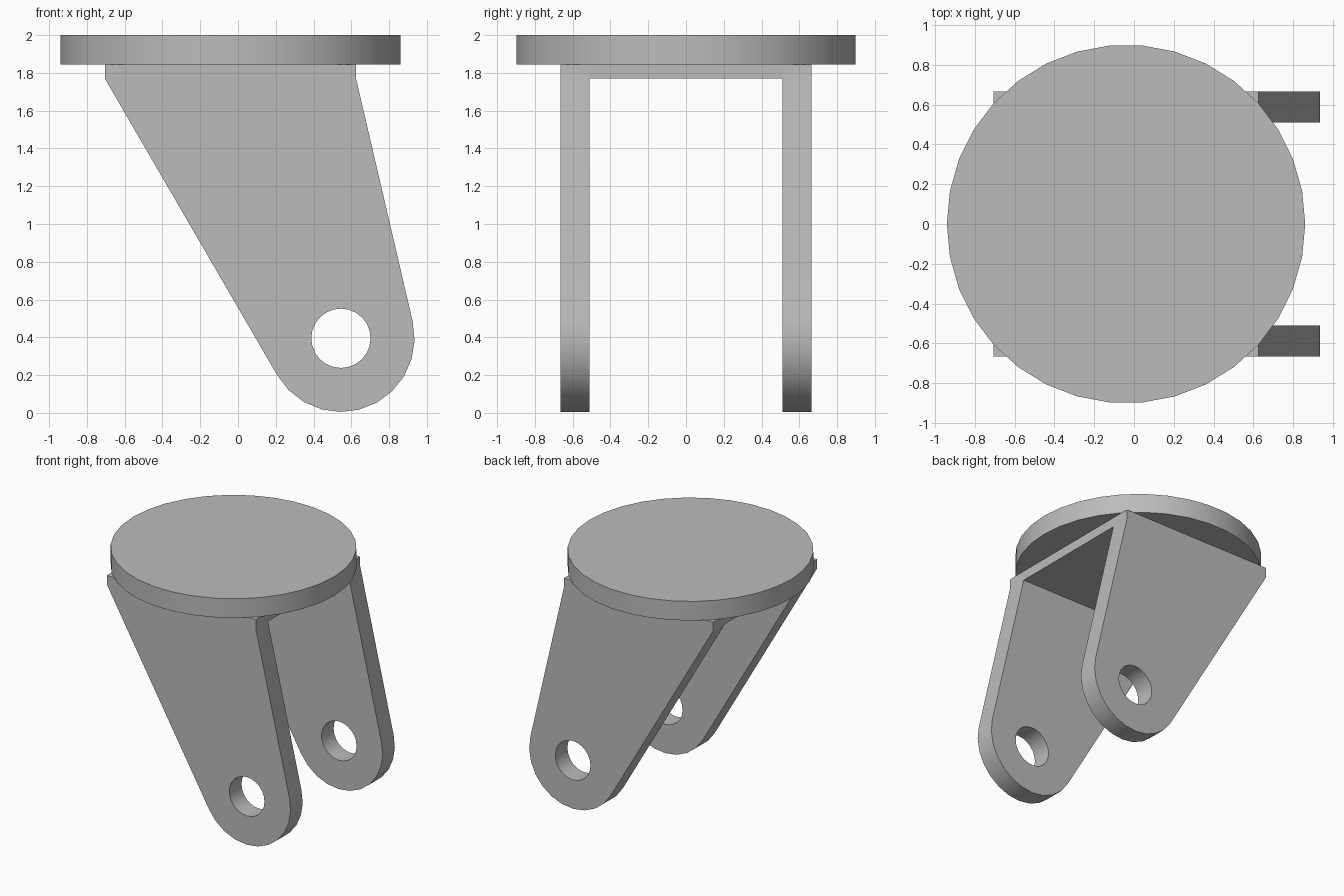
import bpy
import bmesh
from math import sin, cos, radians

cube = bpy.data.objects.get("Cube")
if cube:
    bpy.data.objects.remove(cube, do_unlink=True)

GREY = (0.5, 0.5, 0.5, 1.0)
metal = bpy.data.materials.new("plain_grey")
metal.use_nodes = True
metal.diffuse_color = GREY
metal.node_tree.nodes["Principled BSDF"].inputs["Base Color"].default_value = GREY

TOP, PLATE_BOTTOM, WEB_BOTTOM = 2.0, 1.845, 1.77
LEFT, RIGHT = -0.705, 0.625           # ends of the bracket
INNER, OUTER = 0.51, 0.665            # arm thickness along y
PIN_X, PIN_Z = 0.545, 0.395           # pin hole centre


def arc(cx, cy, radius, start, end, steps):
    angles = [radians(start + (end - start) * i / steps) for i in range(steps + 1)]
    return [(cx + radius * cos(a), cy + radius * sin(a)) for a in angles]


def prism(name, loops, place, depth):
    """Fill the outline (and any holes), then extrude it by depth."""
    bm = bmesh.new()
    edges = []
    for loop in loops:
        verts = [bm.verts.new(place(u, v)) for u, v in loop]
        edges += [bm.edges.new((a, b)) for a, b in zip(verts, verts[1:] + verts[:1])]
    if len(loops) == 1:
        bm.faces.new(verts)
    else:
        bmesh.ops.triangle_fill(bm, edges=edges, use_beauty=True)
    side = bmesh.ops.extrude_face_region(bm, geom=bm.faces[:], use_keep_orig=True)
    moved = [g for g in side["geom"] if isinstance(g, bmesh.types.BMVert)]
    bmesh.ops.translate(bm, verts=moved, vec=depth)
    bmesh.ops.recalc_face_normals(bm, faces=bm.faces[:])
    mesh = bpy.data.meshes.new(name)
    bm.to_mesh(mesh)
    bm.free()
    mesh.materials.append(metal)
    obj = bpy.data.objects.new(name, mesh)
    bpy.context.collection.objects.link(obj)
    bpy.ops.object.select_all(action="DESELECT")
    obj.select_set(True)
    bpy.context.view_layer.objects.active = obj
    bpy.ops.object.shade_smooth_by_angle(angle=radians(25))
    return obj


# Round mounting plate
disc = arc(-0.04, 0, 0.9, 0, 360, 34)[:-1]
prism("mounting_plate", [disc], lambda u, v: (u, v, PLATE_BOTTOM),
      (0, 0, TOP - PLATE_BOTTOM))

# Pair of slanted arms with rounded ends and pin holes
outline = [(RIGHT, WEB_BOTTOM), (RIGHT, PLATE_BOTTOM), (LEFT, PLATE_BOTTOM), (LEFT, WEB_BOTTOM)]
outline += arc(PIN_X, PIN_Z, 0.39, 210, 373.3, 11)
hole = arc(PIN_X, PIN_Z, 0.157, 0, 360, 24)[:-1]
for name, y in (("front_arm", -OUTER), ("back_arm", INNER)):
    prism(name, [outline, hole], lambda u, v: (u, y, v), (0, OUTER - INNER, 0))

# Web joining the arms under the plate
web = [(LEFT, WEB_BOTTOM), (RIGHT, WEB_BOTTOM), (RIGHT, PLATE_BOTTOM), (LEFT, PLATE_BOTTOM)]
prism("web", [web], lambda u, v: (u, -INNER, v), (0, 2 * INNER, 0))
